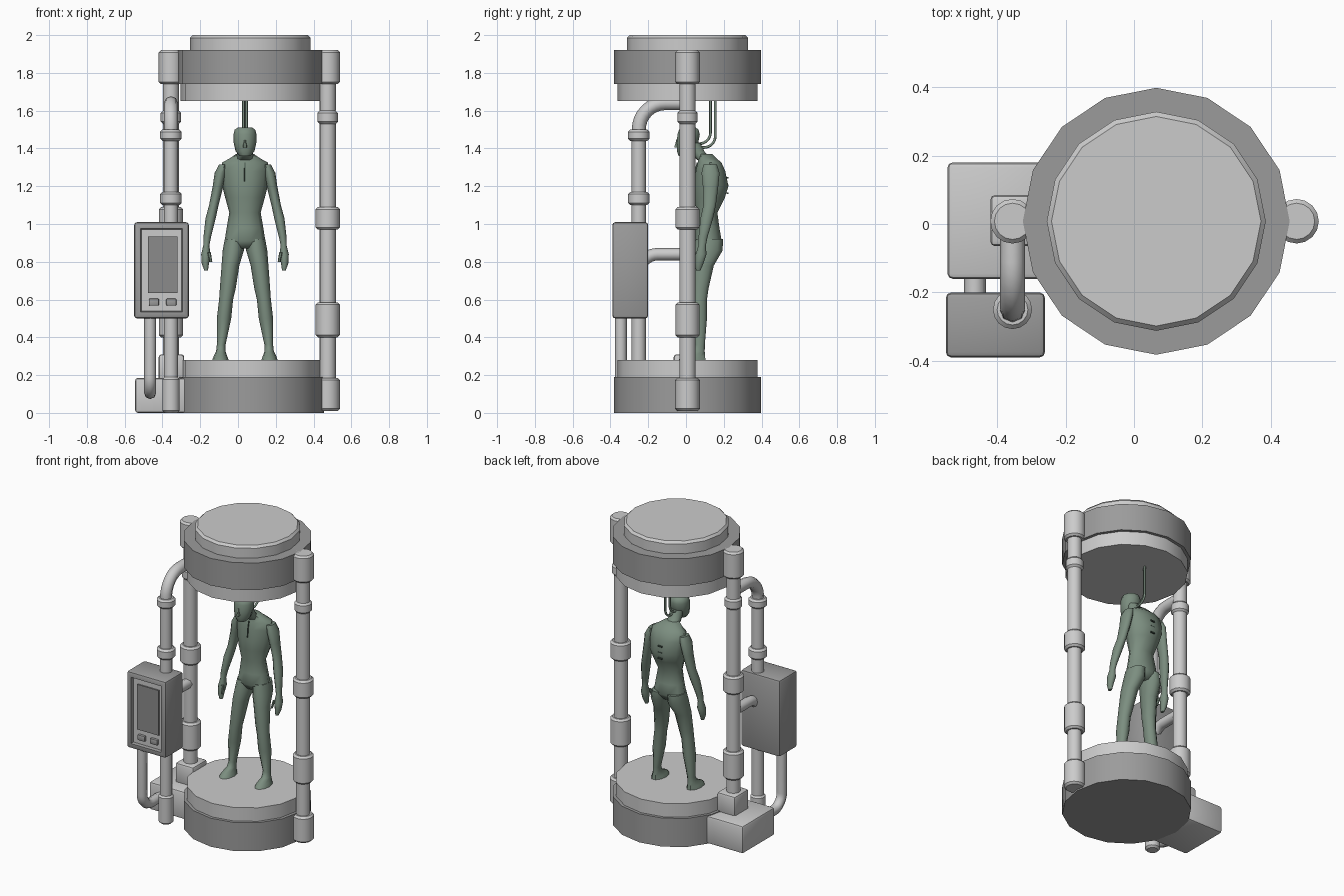
import bpy, bmesh, math
from mathutils import Vector

cube = bpy.data.objects.get("Cube")
if cube:
    bpy.data.objects.remove(cube, do_unlink=True)


def material(name, rgb):
    m = bpy.data.materials.new(name)
    m.use_nodes = True
    m.diffuse_color = (*rgb, 1)
    m.node_tree.nodes["Principled BSDF"].inputs["Base Color"].default_value = (*rgb, 1)
    return m


LIGHT = material("light_grey", (0.6, 0.6, 0.6))
DARK = material("dark_grey", (0.33, 0.33, 0.33))
SCREEN = material("screen_grey", (0.26, 0.26, 0.26))
GREEN = material("muted_green", (0.2, 0.27, 0.215))
SEAM = material("deep_green", (0.06, 0.09, 0.07))


def smooth(ob, degrees=30):
    bpy.ops.object.select_all(action="DESELECT")
    ob.select_set(True)
    bpy.context.view_layer.objects.active = ob
    bpy.ops.object.shade_smooth_by_angle(angle=math.radians(degrees))


def finish(name, bm, mats, degrees=30):
    bmesh.ops.recalc_face_normals(bm, faces=bm.faces[:])
    me = bpy.data.meshes.new(name)
    bm.to_mesh(me)
    bm.free()
    for m in mats:
        me.materials.append(m)
    ob = bpy.data.objects.new(name, me)
    bpy.context.collection.objects.link(ob)
    smooth(ob, degrees)
    return ob


def loft(name, stations, mat, n=10, degrees=50):
    """Stack of horizontal elliptical rings: x, y, z, x radius, y radius."""
    bm = bmesh.new()
    rings = []
    for x, y, z, rx, ry in stations:
        turns = [2 * math.pi * (i + 0.5) / n + math.pi / 2 for i in range(n)]
        rings.append([bm.verts.new((x + rx * math.cos(t), y + ry * math.sin(t), z)) for t in turns])
    for a, b in zip(rings, rings[1:]):
        for i in range(n):
            j = (i + 1) % n
            bm.faces.new((a[i], a[j], b[j], b[i]))
    bm.faces.new(rings[0])
    bm.faces.new(rings[-1])
    return finish(name, bm, [mat], degrees)


def lathe(name, x, y, profile, mat, n=16):
    """Turned solid from radius and height pairs."""
    bm = bmesh.new()
    rings = [[bm.verts.new((x + r * math.cos(2 * math.pi * i / n),
                            y + r * math.sin(2 * math.pi * i / n), z)) for i in range(n)]
             for r, z in profile]
    for a, b in zip(rings, rings[1:]):
        for i in range(n):
            j = (i + 1) % n
            bm.faces.new((a[i], a[j], b[j], b[i]))
    bm.faces.new(rings[0])
    bm.faces.new(rings[-1])
    return finish(name, bm, [mat])


def collared_rod(name, x, y, rod, bottom, top, collars, mat):
    """Rod with chamfered collars given as low, high, radius."""
    c = 0.012
    prof = [] if collars[0][0] <= bottom else [(rod, bottom)]
    for low, high, r in collars:
        prof += [(rod, low), (r - c, low), (r, low + c), (r, high - c), (r - c, high), (rod, high)]
    if collars[0][0] <= bottom:
        prof = prof[1:]
    if collars[-1][1] >= top:
        prof = prof[:-1]
    else:
        prof.append((rod, top))
    return lathe(name, x, y, prof, mat)


def box(name, low, high, mat, bevel=0.0):
    low, high = Vector(low), Vector(high)
    bm = bmesh.new()
    bmesh.ops.create_cube(bm, size=1)
    for v in bm.verts:
        v.co = (low + high) / 2 + v.co * (high - low)
    if bevel:
        bmesh.ops.bevel(bm, geom=bm.edges[:], offset=bevel, segments=2, profile=0.5, affect="EDGES")
    return finish(name, bm, [mat])


def pipe(name, corners, radius, bend, mat):
    """Round pipe along corners, each inner corner turned into an arc."""
    pts = [Vector(c) for c in corners]
    path = [pts[0]]
    for a, b, c in zip(pts, pts[1:], pts[2:]):
        p, q = b + (a - b).normalized() * bend, b + (c - b).normalized() * bend
        centre = p + q - b
        for i in range(9):
            t = math.pi / 2 * i / 8
            path.append(centre + (q - b) * -math.cos(t) * -1 * -1 + (p - b) * -math.sin(t))
    path.append(pts[-1])
    cu = bpy.data.curves.new(name, "CURVE")
    cu.dimensions = "3D"
    cu.bevel_depth, cu.bevel_resolution, cu.use_fill_caps = radius, 2, True
    sp = cu.splines.new("POLY")
    sp.points.add(len(path) - 1)
    for point, co in zip(sp.points, path):
        point.co = (*co, 1)
    cu.materials.append(mat)
    ob = bpy.data.objects.new(name, cu)
    bpy.context.collection.objects.link(ob)
    bpy.ops.object.select_all(action="DESELECT")
    ob.select_set(True)
    bpy.context.view_layer.objects.active = ob
    bpy.ops.object.convert(target="MESH")
    smooth(bpy.context.view_layer.objects.active, 50)


# Base and canopy drums
CX, CY = 0.065, 0.008
lathe("base_drum", CX, CY, [(0.39, 0), (0.39, 0.19)], DARK)
lathe("base_platform", CX, CY, [(0.37, 0.18), (0.37, 0.28)], LIGHT)
lathe("canopy_underside", CX, CY, [(0.37, 1.65), (0.37, 1.75)], LIGHT)
lathe("canopy_drum", CX, CY, [(0.39, 1.74), (0.39, 1.92)], DARK)
lathe("canopy_cap", CX, CY, [(0.32, 1.91), (0.32, 1.985), (0.306, 2.0)], LIGHT)

# Side pillars
upper = [(0.4, 0.585, 0.064), (0.97, 1.09, 0.064), (1.53, 1.6, 0.054), (1.74, 1.92, 0.065)]
collared_rod("left_pillar", 0.475, CY, 0.043, 0.01, 1.92, [(0.01, 0.185, 0.065)] + upper, LIGHT)
collared_rod("right_pillar", -0.355, CY, 0.043, 0.2, 1.92, upper, LIGHT)
box("pillar_foot_block", (-0.42, -0.065, 0.17), (-0.285, 0.085, 0.31), LIGHT, 0.015)
box("junction_box", (-0.545, -0.16, 0), (-0.26, 0.18, 0.185), LIGHT, 0.015)

# Pipework
collared_rod("feed_pipe", -0.355, -0.25, 0.038, 0, 1.5,
             [(0, 0.19, 0.046), (1.1, 1.17, 0.057), (1.44, 1.5, 0.057)], LIGHT)
pipe("feed_arch", [(-0.355, -0.25, 1.47), (-0.355, -0.25, 1.64), (-0.355, 0, 1.64)], 0.037, 0.14, LIGHT)
pipe("link_pipe", [(-0.355, -0.25, 0.7), (-0.355, -0.25, 0.84), (-0.355, 0, 0.84)], 0.033, 0.1, LIGHT)
pipe("drain_pipe", [(-0.465, -0.345, 0.52), (-0.465, -0.345, 0.105), (-0.465, -0.14, 0.105)],
     0.032, 0.09, LIGHT)

# Control box with a recessed front
bm = bmesh.new()
bmesh.ops.create_cube(bm, size=1)
for v in bm.verts:
    v.co = Vector((-0.405, -0.295, 0.755)) + v.co * Vector((0.29, 0.19, 0.51))
bmesh.ops.bevel(bm, geom=bm.edges[:], offset=0.016, segments=2, profile=0.5, affect="EDGES")
bm.normal_update()
front = max((f for f in bm.faces if f.normal.y < -0.9), key=lambda f: f.calc_area())
bmesh.ops.inset_region(bm, faces=[front], thickness=0.026)
bmesh.ops.inset_region(bm, faces=[front], thickness=0.006, depth=-0.02)
front.material_index = 1
finish("control_box", bm, [DARK, LIGHT])
box("control_screen", (-0.477, -0.379, 0.635), (-0.32, -0.365, 0.935), SCREEN)
for i, x in enumerate((-0.445, -0.353)):
    box(f"control_button_{i + 1}", (x - 0.027, -0.387, 0.568), (x + 0.027, -0.365, 0.605), DARK, 0.006)

# Standing figure: torso, neck and head
FX = 0.037
loft("torso", [(FX, y, z, rx, ry) for z, y, rx, ry in (
    (0.87, 0.115, 0.05, 0.05), (0.91, 0.115, 0.108, 0.078), (0.98, 0.115, 0.097, 0.065),
    (1.06, 0.112, 0.083, 0.057), (1.14, 0.125, 0.105, 0.085), (1.2, 0.135, 0.12, 0.094),
    (1.28, 0.13, 0.125, 0.082), (1.325, 0.125, 0.122, 0.066), (1.345, 0.115, 0.085, 0.052),
    (1.37, 0.1, 0.048, 0.042))], GREEN)
loft("neck", [(FX, 0.1, 1.34, 0.047, 0.045), (FX, 0.06, 1.38, 0.042, 0.042),
              (FX, 0.035, 1.43, 0.042, 0.042)], GREEN)
loft("head", [(FX, y, z, rx, ry) for z, y, rx, ry in (
    (1.36, -0.015, 0.028, 0.025), (1.385, -0.002, 0.05, 0.048), (1.43, 0.008, 0.06, 0.06),
    (1.475, 0.014, 0.061, 0.062), (1.5, 0.015, 0.054, 0.054), (1.512, 0.015, 0.035, 0.035))], GREEN)
loft("nose", [(FX, -0.05, 1.405, 0.012, 0.014), (FX, -0.045, 1.45, 0.004, 0.006)], GREEN, 6)
loft("chest_seam", [(FX, 0.047, 1.225, 0.004, 0.007), (FX, 0.052, 1.28, 0.004, 0.007),
                    (FX, 0.063, 1.325, 0.004, 0.007)], SEAM, 6)
for i, z in enumerate((1.16, 1.2, 1.24)):
    box(f"spine_port_{i + 1}", (FX - 0.015, 0.215, z), (FX + 0.015, 0.224, z + 0.008), SEAM)

# Mirrored limbs: height, sideways offset, depth, radii
leg = ((0.28, 0.13, 0.032, 0.043, 0.075), (0.3, 0.13, 0.038, 0.036, 0.066),
       (0.325, 0.128, 0.063, 0.025, 0.038), (0.36, 0.126, 0.072, 0.023, 0.029),
       (0.5, 0.111, 0.07, 0.038, 0.043), (0.6, 0.1, 0.07, 0.037, 0.043),
       (0.66, 0.091, 0.075, 0.042, 0.047), (0.78, 0.077, 0.09, 0.047, 0.06),
       (0.86, 0.062, 0.118, 0.056, 0.08), (0.92, 0.055, 0.124, 0.052, 0.075))
arm = ((0.755, 0.206, 0.065, 0.01, 0.013), (0.79, 0.21, 0.07, 0.019, 0.023),
       (0.84, 0.207, 0.08, 0.025, 0.03), (0.885, 0.205, 0.085, 0.016, 0.021),
       (0.93, 0.2, 0.09, 0.02, 0.025), (1.03, 0.182, 0.11, 0.027, 0.035),
       (1.1, 0.165, 0.125, 0.025, 0.035), (1.2, 0.143, 0.13, 0.028, 0.043),
       (1.27, 0.13, 0.13, 0.031, 0.05), (1.315, 0.115, 0.128, 0.022, 0.038))
for side, s in (("left", 1), ("right", -1)):
    for part, rows in (("leg", leg), ("arm", arm)):
        loft(f"{side}_{part}", [(FX + s * dx, y, z, rx, ry) for z, dx, y, rx, ry in rows], GREEN)
    thumb = [(FX + s * 0.19, 0.055, 0.85, 0.009, 0.01), (FX + s * 0.18, 0.045, 0.8, 0.007, 0.008)]
    loft(f"{side}_thumb", thumb, GREEN, 6)

# Cables from the nape up to the canopy
for i, y in enumerate((0.13, 0.155)):
    x = FX + 0.008 * (2 * i - 1)
    pipe(f"nape_cable_{i + 1}", [(x, 0.05, 1.405 + 0.02 * (1 - i)), (x, y, 1.405 + 0.02 * (1 - i)),
                                 (x, y, 1.66)], 0.007, 0.06, GREEN)
